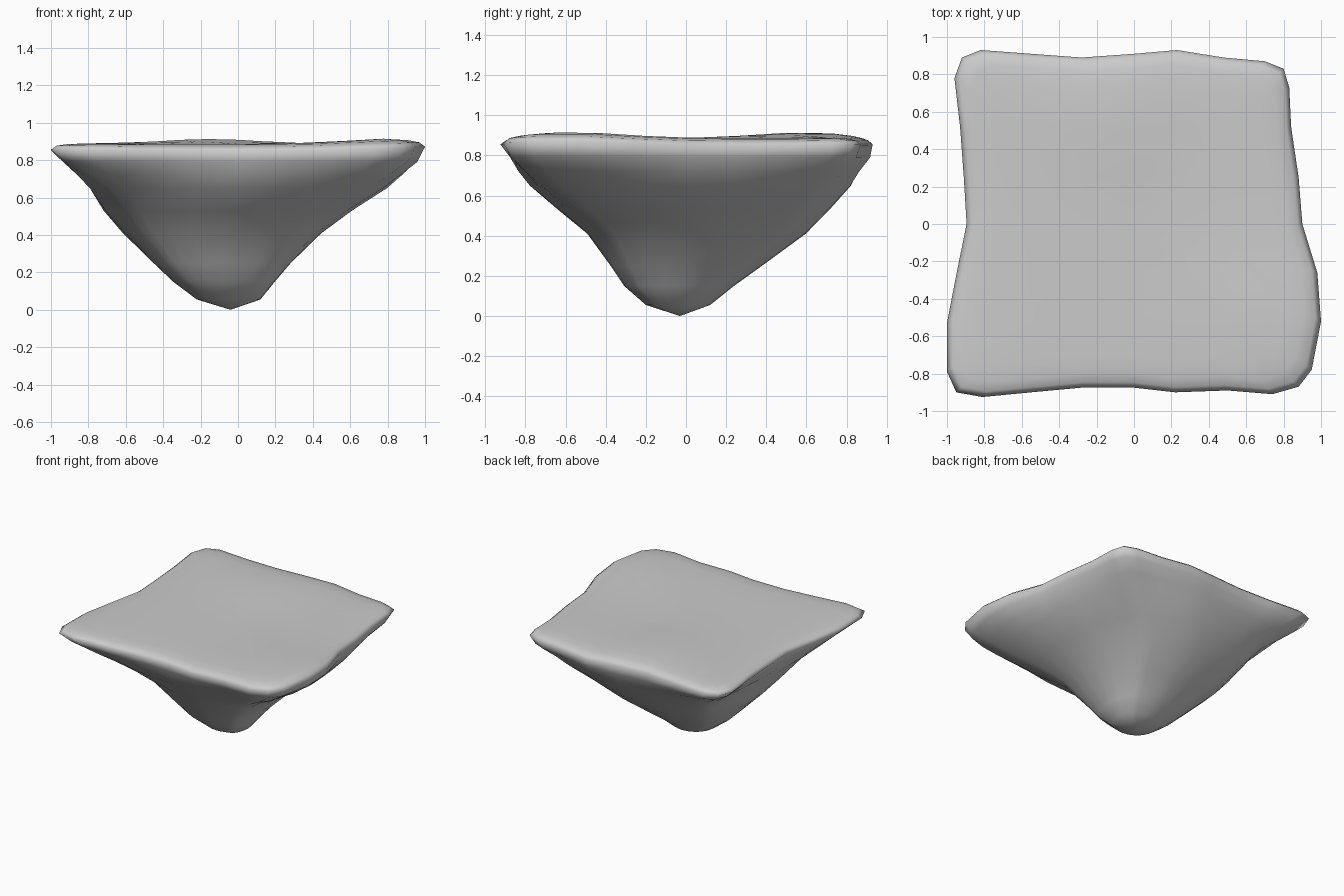
import bpy, bmesh, math

if "Cube" in bpy.data.objects:
    bpy.data.objects.remove(bpy.data.objects["Cube"])

# Rim outline seen from above, counter-clockwise
OUTLINE = [(1.0, -.52), (.98, -.26), (.90, 0), (.88, .25), (.84, .52), (.83, .73),
           (.80, .83), (.70, .87), (.48, .89), (.23, .93), (0, .91), (-.28, .89),
           (-.55, .91), (-.82, .93), (-.92, .89), (-.96, .78), (-.93, .52), (-.91, .25),
           (-.895, 0), (-.95, -.27), (-1.0, -.53), (-1.0, -.79), (-.95, -.90), (-.81, -.925),
           (-.55, -.90), (-.28, -.875), (0, -.875), (.22, -.90), (.50, -.89), (.74, -.91),
           (.88, -.87), (.95, -.78)]

# Layers: height, x min, x max, y min, y max, squareness (0 round, 1 rim outline)
LAYERS = [(.055, -.22, .12, -.20, .12, 0),
          (.15, -.35, .20, -.31, .24, .1),
          (.25, -.46, .29, -.38, .38, .2),
          (.41, -.63, .46, -.50, .60, .25),
          (.53, -.74, .63, -.65, .72, .3),
          (.65, -.83, .82, -.80, .83, .45),
          (.72, -.90, .90, -.86, .87, .65),
          (.79, -.95, .97, -.905, .92, .88),
          (.85, -1, 1, -.93, .93, 1),
          (.872, -.97, .97, -.90, .905, 1),
          (.882, -.91, .91, -.85, .85, 1),
          (.887, -.82, .82, -.76, .76, 1),
          (.887, -.55, .55, -.52, .52, 1),
          (.887, -.27, .27, -.26, .26, 1)]


def swell(x, y, cx, cy):
    return math.exp(-((x - cx)**2 + (y - cy)**2) / .12)


def layer_ring(bm, z, x0, x1, y0, y1, square):
    ring = []
    for px, py in OUTLINE:
        u, v = px, py / .93
        r = math.hypot(u, v)
        # right-hand shoulders are fuller
        diag = 2 * u * v / r**2
        fuller = (max(0, diag) * .15 + max(0, -diag) * .25) if u > 0 else 0
        s = square + (1 - square) * fuller
        u, v = (s * a + (1 - s) * a / r for a in (u, v))
        x = (x0 + x1) / 2 + u * (x1 - x0) / 2
        y = (y0 + y1) / 2 + v * (y1 - y0) / 2
        # two gentle swells in the top, and rim corners lifted
        if z > .8:
            z_top = z + .028 * (swell(x, y, .8, -.55) + swell(x, y, -.15, .6))
            z_top += .015 * max(0, abs(x * y) - .4)
        else:
            z_top = z
        ring.append(bm.verts.new((x, y, z_top)))
    return ring


# Floating rock: stacked rings closed by a bottom tip and a flat top
bm = bmesh.new()
rings = [layer_ring(bm, *layer) for layer in LAYERS]
tip = bm.verts.new((-.04, -.03, 0))
middle = bm.verts.new((0, 0, .887))
n = len(OUTLINE)
for i in range(n):
    j = (i + 1) % n
    for low, high in zip(rings, rings[1:]):
        bm.faces.new((low[i], low[j], high[j], high[i]))
    bm.faces.new((tip, rings[0][j], rings[0][i]))
    bm.faces.new((middle, rings[-1][i], rings[-1][j]))
bmesh.ops.recalc_face_normals(bm, faces=bm.faces)
for face in bm.faces:
    face.smooth = True

mesh = bpy.data.meshes.new("floating_rock")
bm.to_mesh(mesh)
bm.free()
rock = bpy.data.objects.new("floating_rock", mesh)
bpy.context.collection.objects.link(rock)
